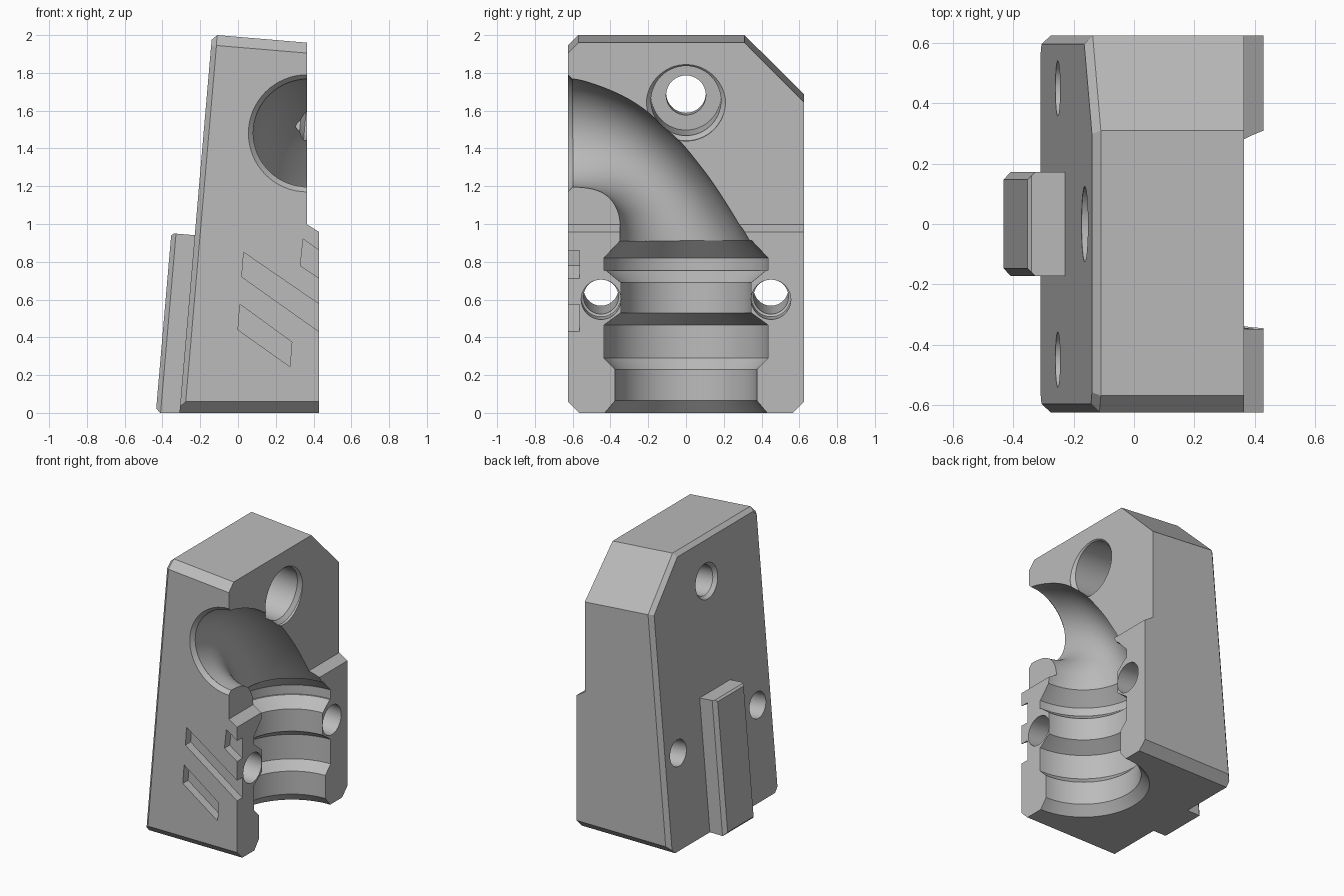
import bpy, bmesh, math
from mathutils import Vector, Matrix

cube = bpy.data.objects.get("Cube")
if cube:
    bpy.data.objects.remove(cube, do_unlink=True)

grey = bpy.data.materials.new("plain_grey")
grey.use_nodes = True
COLOR = (0.5, 0.5, 0.5, 1)
grey.diffuse_color = COLOR
grey.node_tree.nodes["Principled BSDF"].inputs["Base Color"].default_value = COLOR

BACK = Vector((-1, 0, 0.0863)).normalized()   # sloped mounting face
TOP = Vector((0.0842, 0, 1)).normalized()     # sloped top face
FRONT, REAR, DOWN = Vector((0, -1, 0)), Vector((0, 1, 0)), Vector((0, 0, -1))


def finish(bm, name):
    bmesh.ops.recalc_face_normals(bm, faces=bm.faces)
    mesh = bpy.data.meshes.new(name)
    bm.to_mesh(mesh)
    bm.free()
    mesh.materials.append(grey)
    obj = bpy.data.objects.new(name, mesh)
    bpy.context.collection.objects.link(obj)
    return obj


def convex(name, low, high, planes):
    """Box trimmed by (point, normal) planes."""
    bm = bmesh.new()
    bmesh.ops.create_cube(bm, size=1)
    low, high = Vector(low), Vector(high)
    for v in bm.verts:
        v.co = (low + high) / 2 + v.co * (high - low)
    for point, normal in planes:
        bmesh.ops.bisect_plane(bm, geom=bm.verts[:] + bm.edges[:] + bm.faces[:],
                               plane_co=point, plane_no=normal, clear_outer=True)
        rim = [e for e in bm.edges if e.is_boundary]
        if rim:
            bmesh.ops.contextual_create(bm, geom=rim)
    return finish(bm, name)


def loft(name, rings):
    """Capped skin through rings of equal vertex count."""
    bm = bmesh.new()
    loops = [[bm.verts.new(p) for p in ring] for ring in rings]
    n = len(loops[0])
    for a, b in zip(loops, loops[1:]):
        for i in range(n):
            j = (i + 1) % n
            bm.faces.new((a[i], a[j], b[j], b[i]))
    bm.faces.new(loops[0])
    bm.faces.new(loops[-1])
    return finish(bm, name)


def lathe(name, profile, origin, axis, sides=64):
    """Stack of circles (radius, distance) along an axis."""
    frame = Matrix.Translation(origin) @ axis.to_track_quat('Z', 'Y').to_matrix().to_4x4()
    turns = [2 * math.pi * i / sides for i in range(sides)]
    return loft(name, [[frame @ Vector((r * math.cos(t), r * math.sin(t), d)) for t in turns]
                       for r, d in profile])


def boolean(target, other, operation='DIFFERENCE'):
    mod = target.modifiers.new(other.name, 'BOOLEAN')
    mod.operation, mod.solver, mod.object = operation, 'EXACT', other
    bpy.context.view_layer.objects.active = target
    bpy.ops.object.modifier_apply(modifier=mod.name)
    bpy.data.objects.remove(other, do_unlink=True)


# Main block with chamfered edges
rim = Vector((-0.11, 0, 2.0))
front_rim, rear_rim = rim + FRONT * 0.57, rim + REAR * 0.31
front_slope, rear_slope = (TOP + FRONT).normalized(), (TOP + REAR).normalized()
body = convex("housing_half", (-0.6, -0.625, 0), (0.43, 0.625, 2.3), [
    ((-0.31, 0, 0), BACK), (rim, TOP),
    (front_rim, front_slope), (rear_rim, rear_slope),
    ((0, -0.565, 0), FRONT + DOWN), ((0, 0.565, 0), REAR + DOWN),
    ((-0.31, -0.597, 0), BACK + FRONT), ((-0.31, 0.597, 0), BACK + REAR),
    (rim, BACK + TOP), (front_rim, BACK + front_slope), (rear_rim, BACK + rear_slope)])

# Rail on the sloped face
rail_top = Vector((-0.34, 0, 0.95))
rail = convex("mounting_rail", (-0.6, -0.172, 0), (-0.1, 0.172, 1.2), [
    ((-0.435, 0, 0), BACK), (rail_top, TOP), (rail_top, BACK + TOP),
    ((-0.435, -0.147, 0), BACK + FRONT), ((-0.435, 0.147, 0), BACK + REAR),
    ((-0.412, 0, 0), BACK + DOWN), ((-0.2, 0, 0), -BACK)])
boolean(body, rail, 'UNION')

# Recessed upper part of the joint face
step = [(0.365, 0.998), (0.365, 2.4), (0.7, 2.4), (0.7, 0.79)]
boolean(body, loft("step_cutter", [[(x, y, z) for x, z in step] for y in (-1, 1)]))

# Stepped vertical socket
socket = [(0.53, -0.1), (0.43, 0), (0.375, 0.065), (0.375, 0.23), (0.435, 0.29), (0.435, 0.465),
          (0.345, 0.53), (0.345, 0.69), (0.425, 0.755), (0.435, 0.755), (0.435, 0.82), (0.348, 0.912)]
boolean(body, lathe("socket_cutter", socket, Vector((0.43, 0, 0)), Vector((0, 0, 1)), 96))

# Curved duct: inner and outer bend as (y, z)
inner = [(-0.7, 1.195), (-0.58, 1.195), (-0.48, 1.18), (-0.41, 1.14), (-0.365, 1.07), (-0.35, 0.98), (-0.35, 0.89)]
outer = [(-0.7, 1.765), (-0.55, 1.76), (-0.3, 1.66), (-0.08, 1.49), (0.1, 1.28), (0.23, 1.09), (0.35, 0.89)]


def smooth_path(points, steps=6):
    """Catmull-Rom interpolation."""
    pts = [Vector(p) for p in points]
    pts = [2 * pts[0] - pts[1]] + pts + [2 * pts[-1] - pts[-2]]
    out = []
    for a, b, c, d in zip(pts, pts[1:], pts[2:], pts[3:]):
        for k in range(steps):
            t = k / steps
            out.append(0.5 * (2 * b + (c - a) * t + (2 * a - 5 * b + 4 * c - d) * t ** 2
                              + (3 * b - a - 3 * c + d) * t ** 3))
    return out + [pts[-2]]


rings = []
pairs = list(zip(smooth_path(inner), smooth_path(outer)))
for k, (a, b) in enumerate(pairs):
    f = k / (len(pairs) - 1)
    mid, half = (a + b) / 2, (b - a) / 2
    depth, cx = 0.285 + 0.063 * f, 0.365 + 0.065 * f
    ring = []
    for i in range(64):
        t = 2 * math.pi * i / 64
        p = mid + half * math.cos(t)
        ring.append((cx + depth * math.sin(t), p.x, p.y))
    rings.append(ring)
boolean(body, loft("duct_cutter", rings))
boolean(body, lathe("duct_mouth_cutter", [(0.335, -0.025), (0.31, 0), (0.283, 0.027)],
                    Vector((0.365, -0.625, 1.48)), REAR))

# Screw holes square to the sloped face
boolean(body, lathe("upper_hole_cutter",
                    [(0.21, -0.1), (0.21, 0), (0.185, 0.025), (0.185, 0.37), (0.105, 0.37),
                     (0.105, 0.505), (0.125, 0.53), (0.125, 0.7)],
                    Vector((0.365, 0, 1.65)), BACK))
for y in (-0.45, 0.45):
    boolean(body, lathe("lower_hole_cutter",
                        [(0.105, -0.1), (0.105, 0.16), (0.092, 0.17), (0.092, 0.9)],
                        Vector((0.43, y, 0.6)), BACK, 48))

# Slanted grip slots on the front
slots = [[(0.03, 0.85), (0.5, 0.527), (0.5, 0.38), (0.02, 0.72)],
         [(0.01, 0.575), (0.285, 0.375), (0.275, 0.245), (0, 0.44)],
         [(0.345, 0.92), (0.5, 0.81), (0.5, 0.665), (0.33, 0.78)]]
for slot in slots:
    boolean(body, loft("slot_cutter", [[(x, y, z) for x, z in slot] for y in (-0.7, -0.565)]))

# Smooth bores, crisp edges
bpy.ops.object.select_all(action='DESELECT')
body.select_set(True)
bpy.context.view_layer.objects.active = body
bpy.ops.object.shade_smooth_by_angle(angle=math.radians(25))
